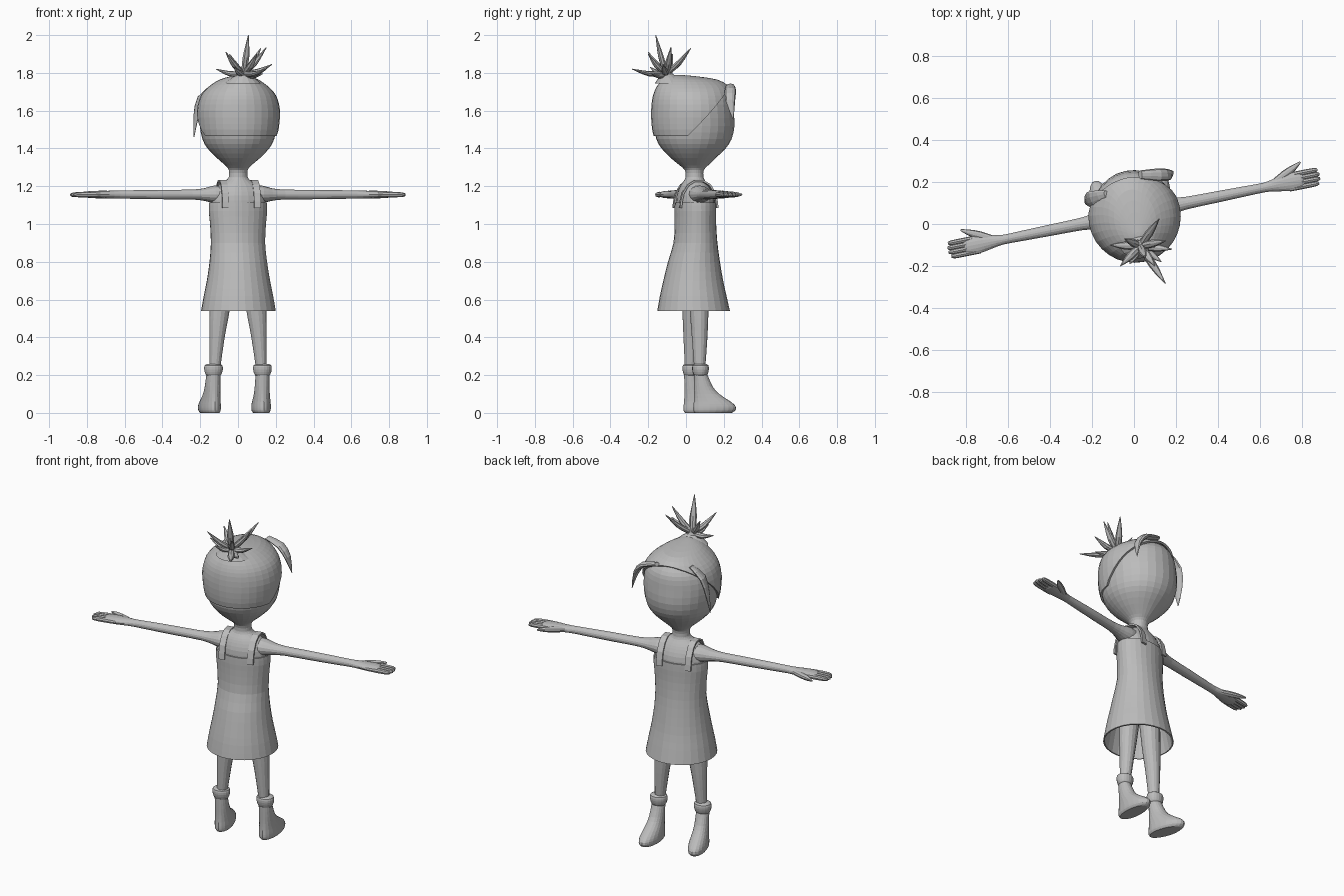
import bpy, bmesh, math
from mathutils import Vector, Matrix

grey = bpy.data.materials.new("plain grey")
grey.diffuse_color = (0.5, 0.5, 0.5, 1)

# The figure is turned slightly about the vertical axis
TURN = Matrix.Translation((0, 0.05, 0)) @ Matrix.Rotation(math.radians(11.3), 4, 'Z')
FLAT = (Vector((1, 0, 0)), Vector((0, 1, 0)))


def finish(name, bm, turned=True, mirror=False, thick=0):
    bmesh.ops.recalc_face_normals(bm, faces=bm.faces[:])
    me = bpy.data.meshes.new(name)
    bm.to_mesh(me)
    bm.free()
    ob = bpy.data.objects.new(name, me)
    bpy.context.collection.objects.link(ob)
    me.materials.append(grey)
    if turned:
        ob.matrix_world = TURN
    if thick:
        s = ob.modifiers.new("Thickness", 'SOLIDIFY')
        s.thickness, s.offset = thick, -1
    if mirror:
        ob.modifiers.new("Mirror", 'MIRROR')
    return ob


def smooth_sections(secs, steps):
    """Catmull-Rom interpolation of the section rows."""
    p = [secs[0]] + list(secs) + [secs[-1]]
    out = []
    for i in range(1, len(p) - 2):
        for k in range(steps):
            t = k / steps
            out.append([0.5 * (2*b + (c-a)*t + (2*a-5*b+4*c-d)*t*t + (3*b-a-3*c+d)*t**3)
                        for a, b, c, d in zip(p[i-1], p[i], p[i+1], p[i+2])])
    return out + [list(secs[-1])]


def loft(bm, secs, n=24, frame=None, steps=2, caps=True):
    """Skin ellipses (x, y, z, r_side, r_up) along a path."""
    if frame is None:
        t = (Vector(secs[-1][:3]) - Vector(secs[0][:3])).normalized()
        side = Vector((0, 0, 1)).cross(t).normalized()
        frame = (side, t.cross(side))
    rings = []
    for x, y, z, a, b in smooth_sections(secs, steps):
        c = Vector((x, y, z))
        rings.append([bm.verts.new(c + frame[0]*a*math.cos(2*math.pi*i/n)
                                   + frame[1]*b*math.sin(2*math.pi*i/n)) for i in range(n)])
    for r, s in zip(rings, rings[1:]):
        for i in range(n):
            j = (i + 1) % n
            bm.faces.new((r[i], r[j], s[j], s[i]))
    if caps:
        bm.faces.new(rings[0][::-1])
        bm.faces.new(rings[-1])


def upright(rows):
    """Rows (z, centre y, rx, ry) to sections centred on x = 0."""
    return [(0, cy, z, rx, ry) for z, cy, rx, ry in rows]


# Head and neck
bm = bmesh.new()
loft(bm, upright([(1.2, -.005, .06, .055), (1.25, -.005, .05, .047), (1.285, -.006, .05, .05),
                  (1.31, -.008, .068, .075), (1.35, -.012, .115, .12), (1.4, -.01, .163, .17),
                  (1.45, -.008, .19, .2), (1.52, -.006, .203, .213), (1.6, -.01, .206, .212),
                  (1.66, -.01, .192, .205), (1.7, -.012, .165, .19), (1.74, -.015, .11, .15),
                  (1.765, -.02, .04, .06)]), n=28, frame=FLAT)
finish("head", bm)

# Hair cap, trimmed at the nape and along the face
bm = bmesh.new()
loft(bm, upright([(1.4, -.013, .175, .18), (1.47, -.013, .205, .21), (1.53, -.013, .216, .22),
                  (1.6, -.013, .22, .222), (1.66, -.013, .207, .217), (1.7, -.013, .185, .206),
                  (1.735, -.015, .147, .187), (1.765, -.03, .1, .145), (1.782, -.07, .05, .075),
                  (1.79, -.1, .01, .01)]), n=32, frame=FLAT)
for co, no in [((0, 0, 1.467), (0, 0, -1)), ((0, -.08, 1.467), (0, 1.05, -1))]:
    bmesh.ops.bisect_plane(bm, geom=bm.verts[:] + bm.edges[:] + bm.faces[:],
                           plane_co=co, plane_no=no, clear_outer=True)
finish("hair_cap", bm, thick=.012)

# Loose locks framing the face, and the gathered base of the tuft
bm = bmesh.new()
loft(bm, [(.03, .235, 1.735, .02, .012), (.12, .235, 1.71, .03, .016),
          (.17, .235, 1.65, .025, .014), (.187, .25, 1.555, .002, .002)], n=10)
loft(bm, [(-.13, .14, 1.73, .02, .012), (-.195, .12, 1.67, .04, .014),
          (-.222, .11, 1.57, .03, .01), (-.233, .10, 1.46, .002, .002)], n=10)
finish("hair_locks", bm, turned=False)
bm = bmesh.new()
loft(bm, [(.022, -.075, 1.745, .1, .09), (.026, -.09, 1.775, .06, .055),
          (.03, -.1, 1.795, .03, .03), (.03, -.105, 1.82, .028, .028)], n=16, frame=FLAT)
finish("tuft_base", bm, turned=False)

# Spiky tuft
bm = bmesh.new()
base = Vector((.03, -.105, 1.795))
for tip in [(.055, -.16, 2.0), (.12, .025, 1.93), (.15, -.285, 1.82), (-.115, -.1, 1.82),
            (.18, -.12, 1.845), (-.065, -.2, 1.91), (-.045, -.07, 1.9), (.15, -.08, 1.935),
            (.1, -.2, 1.9), (.13, -.18, 1.795), (-.02, -.19, 1.83)]:
    tip = Vector(tip)
    mid = base.lerp(tip, .5) + Vector((0, 0, -.012))
    loft(bm, [(*base, .014, .014), (*mid, .019, .014), (*tip, .002, .002)], n=8, steps=3)
finish("hair_tuft", bm, turned=False)

# Chest and shoulders
bm = bmesh.new()
loft(bm, upright([(.95, 0, .125, .09), (1.05, 0, .14, .098), (1.1, 0, .148, .1),
                  (1.15, -.002, .142, .095), (1.19, -.004, .122, .08), (1.215, -.005, .092, .066),
                  (1.235, -.005, .06, .052), (1.25, -.005, .05, .047)]), frame=FLAT)
finish("torso", bm)

# Dress, open at the hem
bm = bmesh.new()
loft(bm, upright([(.54, -.01, .198, .192), (.62, -.012, .184, .176), (.7, -.012, .168, .158),
                  (.8, -.008, .153, .137), (.9, 0, .145, .115), (1.0, 0, .15, .108),
                  (1.07, 0, .157, .108), (1.115, 0, .155, .107)]), n=28, frame=FLAT, caps=False)
finish("dress", bm, thick=.008)

# Shoulder straps
bm = bmesh.new()
path = [(.104, 1.085), (.1, 1.12), (.09, 1.165), (.062, 1.21), (.025, 1.232)]
path += [(-y, z) for y, z in reversed(path)]
rows = [[bm.verts.new((x, y, z)) for x in (.068, .104)] for y, z in path]
for r, s in zip(rows, rows[1:]):
    bm.faces.new((r[0], r[1], s[1], s[0]))
finish("dress_straps", bm, mirror=True, thick=.01)

# Arms
bm = bmesh.new()
loft(bm, [(.06, 0, 1.155, .06, .05), (.13, 0, 1.157, .055, .046), (.18, 0, 1.156, .042, .034),
          (.25, 0, 1.156, .03, .026), (.4, 0, 1.156, .027, .025), (.55, 0, 1.156, .024, .023),
          (.64, 0, 1.156, .023, .021), (.7, .002, 1.156, .034, .02), (.76, .002, 1.156, .044, .02),
          (.81, .002, 1.156, .042, .017), (.825, .002, 1.156, .03, .01)], n=16)
finish("arms_and_palms", bm, mirror=True)

# Fingers and thumb
bm = bmesh.new()
for i in range(4):
    y, end = -.031 + i*.0215, (.893, .902, .903, .897)[i]
    loft(bm, [(.75, y, 1.156, .012, .012), (.82, y, 1.156, .0125, .015),
              (end - .015, y, 1.155, .0115, .012), (end, y, 1.154, .005, .005)], n=8)
loft(bm, [(.67, .008, 1.156, .014, .014), (.74, .042, 1.156, .019, .016),
          (.79, .066, 1.156, .014, .013), (.825, .085, 1.156, .004, .004)], n=10)
finish("fingers", bm, mirror=True)

# Legs
bm = bmesh.new()
loft(bm, [(.08, 0, .75, .06, .06), (.1, 0, .54, .054, .05), (.113, 0, .4, .041, .042),
          (.125, -.002, .24, .029, .03)], n=16, frame=FLAT, steps=4)
finish("legs", bm, mirror=True)

# Boots: (z, heel y, toe y, half width), toes turned out a little
bm = bmesh.new()
loft(bm, [(.132, (h + t)/2, z, w, (t - h)/2) for z, h, t, w in
          [(0, -.03, .165, .042), (.012, -.038, .185, .05), (.035, -.038, .187, .052),
           (.06, -.035, .16, .049), (.1, -.033, .1, .043), (.14, -.033, .065, .04),
           (.2, -.034, .038, .037)]], n=20, frame=FLAT)
for v in bm.verts:
    v.co.x += .1 * max(v.co.y, 0)
finish("boots", bm, mirror=True)

# Rolled boot cuffs
bm = bmesh.new()
loft(bm, [(.132, .001, z, r, r*.88) for z, r in
          [(.195, .034), (.205, .043), (.23, .05), (.252, .047), (.26, .03)]], n=20, frame=FLAT)
finish("boot_cuffs", bm, mirror=True)
